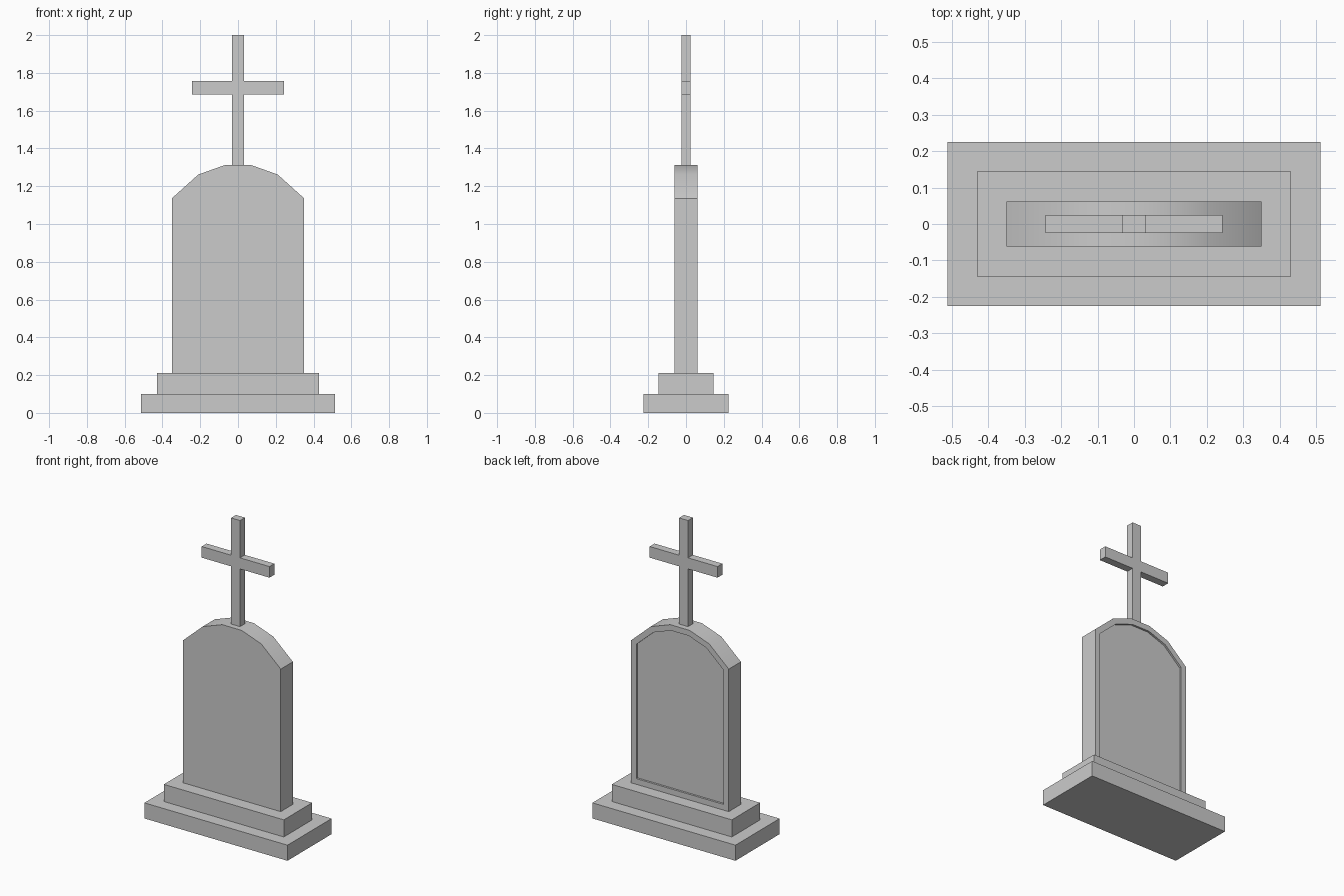
import bpy, bmesh, math
from mathutils import Vector

if "Cube" in bpy.data.objects:
    bpy.data.objects.remove(bpy.data.objects["Cube"])


def mirrored(half):
    """Close a right-hand outline (bottom to top) with its mirror image."""
    return half + [(-x, z) for x, z in reversed(half)]


def extrude_profile(name, half, depth, recess=None):
    """Extrude an x-z outline along y; optionally sink a panel in the back."""
    bm = bmesh.new()
    front = bm.faces.new([bm.verts.new((x, -depth, z)) for x, z in mirrored(half)])
    ext = bmesh.ops.extrude_face_region(bm, geom=[front], use_keep_orig=True)["geom"]
    bmesh.ops.translate(bm, vec=(0, 2 * depth, 0),
                        verts=[v for v in ext if isinstance(v, bmesh.types.BMVert)])
    bmesh.ops.recalc_face_normals(bm, faces=bm.faces)
    if recess:
        border, sink = recess
        back = max(bm.faces, key=lambda f: f.calc_center_median().y)
        bmesh.ops.inset_region(bm, faces=[back], thickness=border, use_even_offset=True)
        panel = bmesh.ops.extrude_discrete_faces(bm, faces=[back])["faces"][0]
        bmesh.ops.translate(bm, vec=Vector((0, -sink, 0)), verts=panel.verts)
    mesh = bpy.data.meshes.new(name)
    bm.to_mesh(mesh)
    bm.free()
    obj = bpy.data.objects.new(name, mesh)
    bpy.context.collection.objects.link(obj)
    return obj


# Stepped plinth
extrude_profile("lower_step", [(0.513, 0), (0.513, 0.101)], 0.226)
extrude_profile("upper_step", [(0.43, 0.101), (0.43, 0.212)], 0.145)

# Arched slab with a sunken panel on the back
slab = extrude_profile("slab", [(0.35, 0.212), (0.35, 1.136), (0.21, 1.262), (0.07, 1.312)],
                       0.062, recess=(0.037, 0.013))
bpy.ops.object.select_all(action="DESELECT")
slab.select_set(True)
bpy.context.view_layer.objects.active = slab
bpy.ops.object.shade_smooth_by_angle(angle=math.radians(30))

# Cross on top
extrude_profile("cross", [(0.032, 1.312), (0.032, 1.686), (0.243, 1.686),
                          (0.243, 1.758), (0.032, 1.758), (0.032, 2.0)], 0.025)
